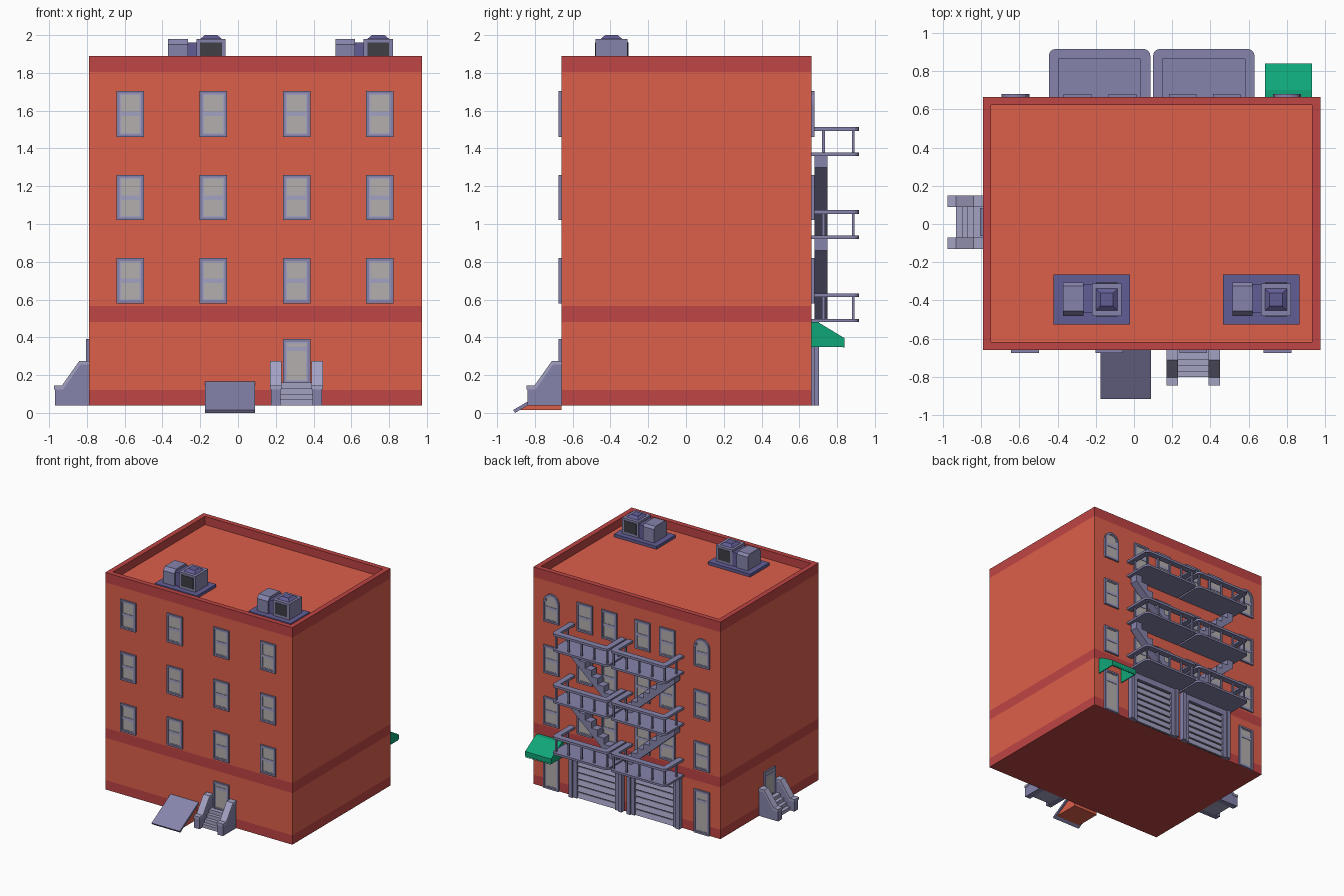
import bpy, bmesh
from math import pi, sin, cos
from mathutils import Matrix

if "Cube" in bpy.data.objects:
    bpy.data.objects.remove(bpy.data.objects["Cube"])

COLORS = {
    "brick": (0.72, 0.115, 0.07), "trim": (0.52, 0.058, 0.058),
    "metal": (0.24, 0.23, 0.41), "light": (0.37, 0.36, 0.55),
    "base": (0.12, 0.11, 0.30), "glass": (0.45, 0.43, 0.42),
    "dark": (0.05, 0.05, 0.06), "green": (0.005, 0.38, 0.19)}
NAMES = list(COLORS)
MATS = []
for n, c in COLORS.items():
    m = bpy.data.materials.new(n)
    m.diffuse_color = (*c, 1)
    m.use_nodes = True
    m.node_tree.nodes["Principled BSDF"].inputs["Base Color"].default_value = m.diffuse_color
    MATS.append(m)


def prism(bm, pts, axis, a, b, mat):
    """Extrude a 2D outline (remaining axes in order) along an axis from a to b."""
    def at(p, d):
        v = list(p)
        v.insert(axis, d)
        return bm.verts.new(v)
    lo, hi = [at(p, a) for p in pts], [at(p, b) for p in pts]
    n = len(pts)
    faces = [bm.faces.new(lo[::-1]), bm.faces.new(hi)]
    faces += [bm.faces.new((lo[i], lo[(i + 1) % n], hi[(i + 1) % n], hi[i])) for i in range(n)]
    for f in faces:
        f.material_index = NAMES.index(mat)


def box(bm, x0, x1, y0, y1, z0, z1, mat):
    prism(bm, [(x0, y0), (x1, y0), (x1, y1), (x0, y1)], 2, z0, z1, mat)


def finish(bm, name, loc=(0, 0, 0), rot=0):
    bmesh.ops.recalc_face_normals(bm, faces=bm.faces)
    bmesh.ops.transform(bm, matrix=Matrix.Translation(loc) @ Matrix.Rotation(rot, 4, 'Z'), verts=bm.verts)
    me = bpy.data.meshes.new(name)
    bm.to_mesh(me)
    bm.free()
    for m in MATS:
        me.materials.append(m)
    ob = bpy.data.objects.new(name, me)
    bpy.context.collection.objects.link(ob)
    return ob


# Walls: stacked rings with coloured bands, parapet and sunken roof
X0, X1, Y0, Y1 = -0.79, 0.975, -0.66, 0.665
bm = bmesh.new()
levels = [(0.04, 0), (0.12, 0), (0.48, 0), (0.565, 0), (1.805, 0), (1.89, 0), (1.89, 0.043), (1.82, 0.043)]
rings = [[bm.verts.new(p) for p in ((X0 + i, Y0 + i, z), (X1 - i, Y0 + i, z), (X1 - i, Y1 - i, z), (X0 + i, Y1 - i, z))]
         for z, i in levels]
for r, mat in enumerate((1, 0, 1, 0, 1, 1, 1)):
    for k in range(4):
        j = (k + 1) % 4
        bm.faces.new((rings[r][k], rings[r][j], rings[r + 1][j], rings[r + 1][k])).material_index = mat
bm.faces.new(rings[0][::-1]).material_index = 1
bm.faces.new(rings[-1]).material_index = 0
finish(bm, "building_walls")


# Windows and doors: framed opening, local outward direction is -y
def opening(name, loc, rot, z0, z1, bar, arched=False, w=0.145):
    bm = bmesh.new()

    def outline(d):
        h = w / 2 - d
        pts = [(-h, z0 + d), (h, z0 + d)]
        if arched:
            c = z1 - w / 2
            return pts + [(h * cos(pi * i / 8), c + h * sin(pi * i / 8)) for i in range(9)]
        return pts + [(h, z1 - d), (-h, z1 - d)]
    for d0, d1, depth, mat in ((0, 0.015, 0.014, "metal"), (0.015, 0.023, 0.01, "light")):
        a, b = outline(d0), outline(d1)
        for i in range(len(a)):
            j = (i + 1) % len(a)
            prism(bm, [a[i], a[j], b[j], b[i]], 1, 0, -depth, mat)
    prism(bm, outline(0.02), 1, 0, -0.006, "glass")
    box(bm, -w / 2 + 0.02, w / 2 - 0.02, -0.01, 0, bar - 0.012, bar + 0.012, "light")
    return finish(bm, name, loc, rot)


FLOORS = ((0.58, 0.82), (1.02, 1.26), (1.46, 1.705))
for fl, (a, b) in enumerate(FLOORS):
    for x in (-0.57, -0.13, 0.31, 0.75):
        opening("front_window", (x, Y0, 0), 0, a, b, (a + b) / 2)
    for x in (-0.62, -0.295, -0.06, 0.255, 0.485, 0.80):
        arch = fl == 2 and x in (-0.62, 0.80)
        opening("back_window", (x, Y1, 0), pi, a, b, (a + b) / 2, arch)
for x in (-0.62, 0.80):
    opening("back_door", (x, Y1, 0), pi, 0.04, 0.41, 0.32)


# Entrance stoops with sloped side walls and copings
def stoop(loc, rot):
    opening("entrance_door", loc, rot, 0.15, 0.39, 0.34)
    bm = bmesh.new()
    body = [(0, 0.04), (-0.18, 0.04), (-0.18, 0.125), (-0.135, 0.125), (-0.045, 0.255), (0, 0.255)]
    cap = [(0, 0.255), (-0.045, 0.255), (-0.135, 0.125), (-0.185, 0.125),
           (-0.185, 0.145), (-0.142, 0.145), (-0.05, 0.275), (0, 0.275)]
    for s in (-1, 1):
        prism(bm, body, 0, s * 0.085, s * 0.135, "metal")
        prism(bm, cap, 0, s * 0.08, s * 0.14, "light")
    for i in range(4):
        box(bm, -0.085, 0.085, -0.14 + i * 0.03, 0, 0.04 + i * 0.03, 0.07 + i * 0.03, "light")
    finish(bm, "entrance_stoop", loc, rot)


stoop((0.31, Y0, 0), 0)
stoop((X0, 0.01, 0), -pi / 2)

# Cellar hatch: sloped panel on a brick wedge
bm = bmesh.new()
prism(bm, [(Y0, 0.165), (-0.915, 0.015), (-0.905, 0), (Y0, 0.145)], 0, -0.175, 0.09, "metal")
prism(bm, [(Y0, 0.145), (Y0, 0.015), (-0.88, 0.015)], 0, -0.16, 0.075, "brick")
finish(bm, "cellar_hatch")


# Fire escape balconies: rounded deck, U-shaped rail, posts
def balcony(cx, z):
    bm = bmesh.new()
    h, r, ye = 0.265, 0.035, 0.915
    arc = [(h - r + r * cos(pi * i / 8), ye - r + r * sin(pi * i / 8)) for i in range(5)]
    outer = [(h, Y1)] + arc + [(-x, y) for x, y in arc[::-1]] + [(-h, Y1)]
    inner = [(-h + 0.05, Y1), (-h + 0.05, 0.862), (h - 0.05, 0.862), (h - 0.05, Y1)]
    prism(bm, outer, 2, z, z + 0.018, "metal")
    prism(bm, outer + inner, 2, z + 0.133, z + 0.153, "metal")
    posts = [(-0.24 + 0.12 * i, 0.885) for i in range(5)] + [(-0.24, 0.728), (0.24, 0.728)]
    for x, y in posts:
        box(bm, x - 0.007, x + 0.007, y - 0.007, y + 0.007, z + 0.018, z + 0.133, "metal")
    finish(bm, "fire_escape_balcony", (cx, 0, 0))


# Fire escape stairs: sawtooth profile rising outward from the middle
def stairs(side, z0, z1, n=8):
    mid, a, b = 0.0925, 0.04, 0.51
    pts = []
    for i in range(n):
        za = z0 + (z1 - z0) * i / n
        zb = z0 + (z1 - z0) * (i + 1) / n
        pts += [(a + (b - a) * i / n, za), (a + (b - a) * i / n, zb)]
    pts += [(b, z1), (b, z1 - 0.06), (a + 0.06, z0)]
    bm = bmesh.new()
    prism(bm, [(mid + side * x, z) for x, z in pts], 1, 0.68, 0.75, "metal")
    finish(bm, "fire_escape_stairs")


DECKS = (0.48, 0.92, 1.36)
for side in (-1, 1):
    for z in DECKS:
        balcony(0.0925 + side * 0.2725, z)
    for a, b in zip(DECKS, DECKS[1:]):
        stairs(side, a + 0.018, b)

# Garage doors: pillars, lintel and slanted slats
for cx in (-0.18, 0.365):
    bm = bmesh.new()
    for s in (-1, 1):
        for a, b, d in ((0.215, 0.25, 0.04), (0.18, 0.215, 0.027)):
            x = sorted((s * a, s * b))
            box(bm, *x, -d, 0, 0.04, 0.48, "metal")
    box(bm, -0.18, 0.18, -0.027, 0, 0.43, 0.48, "metal")
    box(bm, -0.18, 0.18, -0.004, 0, 0.04, 0.43, "dark")
    for i in range(7):
        z = 0.042 + i * 0.055
        prism(bm, [(0, z), (-0.018, z), (-0.009, z + 0.044), (0, z + 0.044)], 0, -0.18, 0.18, "light")
    finish(bm, "garage_door", (cx, Y1, 0), pi)

# Awning: thin shell with a toothed valance
bm = bmesh.new()
A0, A1, T = 0.685, 0.93, 0.008
prism(bm, [(Y1, 0.48), (0.70, 0.48), (0.84, 0.395), (0.84, 0.36), (0.84 - T, 0.36),
           (0.84 - T, 0.39), (0.70, 0.472), (Y1, 0.472)], 0, A0, A1, "green")
for x in (A0, A1 - T):
    prism(bm, [(Y1, 0.478), (0.70, 0.478), (0.838, 0.394), (0.838, 0.35), (Y1, 0.35)], 0, x, x + T, "green")
step = (A1 - A0) / 9
for i in range(9):
    x = A0 + i * step
    prism(bm, [(x, 0.36), (x + step, 0.36), (x + step * 0.75, 0.345), (x + step * 0.25, 0.345)],
          1, 0.84 - T, 0.84, "green")
finish(bm, "green_awning")

# Rooftop cooling units: slab, rounded duct box, link and fan box
for x in (-0.22, 0.665):
    bm = bmesh.new()
    y = -0.395
    box(bm, -0.2, 0.2, y - 0.13, y + 0.13, 1.82, 1.845, "base")
    prism(bm, [(y - 0.085, 1.845), (y - 0.085, 1.95), (y - 0.06, 1.98), (y + 0.07, 1.98),
               (y + 0.09, 1.96), (y + 0.09, 1.845)], 0, -0.15, -0.045, "metal")
    box(bm, -0.045, 0.0, y - 0.07, y + 0.08, 1.845, 1.96, "base")
    box(bm, 0.0, 0.155, y - 0.085, y + 0.085, 1.845, 1.98, "metal")
    for s in (-1, 1):
        e = sorted((y + s * 0.08, y + s * 0.088))
        box(bm, 0.02, 0.135, *e, 1.865, 1.962, "dark")
    lo, hi = [[bm.verts.new((0.0775 + sx * r, y + sy * r, z)) for sx, sy in ((-1, -1), (1, -1), (1, 1), (-1, 1))]
              for r, z in ((0.057, 1.98), (0.033, 2.0))]
    for f in [lo[::-1], hi] + [(lo[i], lo[(i + 1) % 4], hi[(i + 1) % 4], hi[i]) for i in range(4)]:
        bm.faces.new(f).material_index = NAMES.index("base")
    finish(bm, "rooftop_unit", (x, 0, 0))
